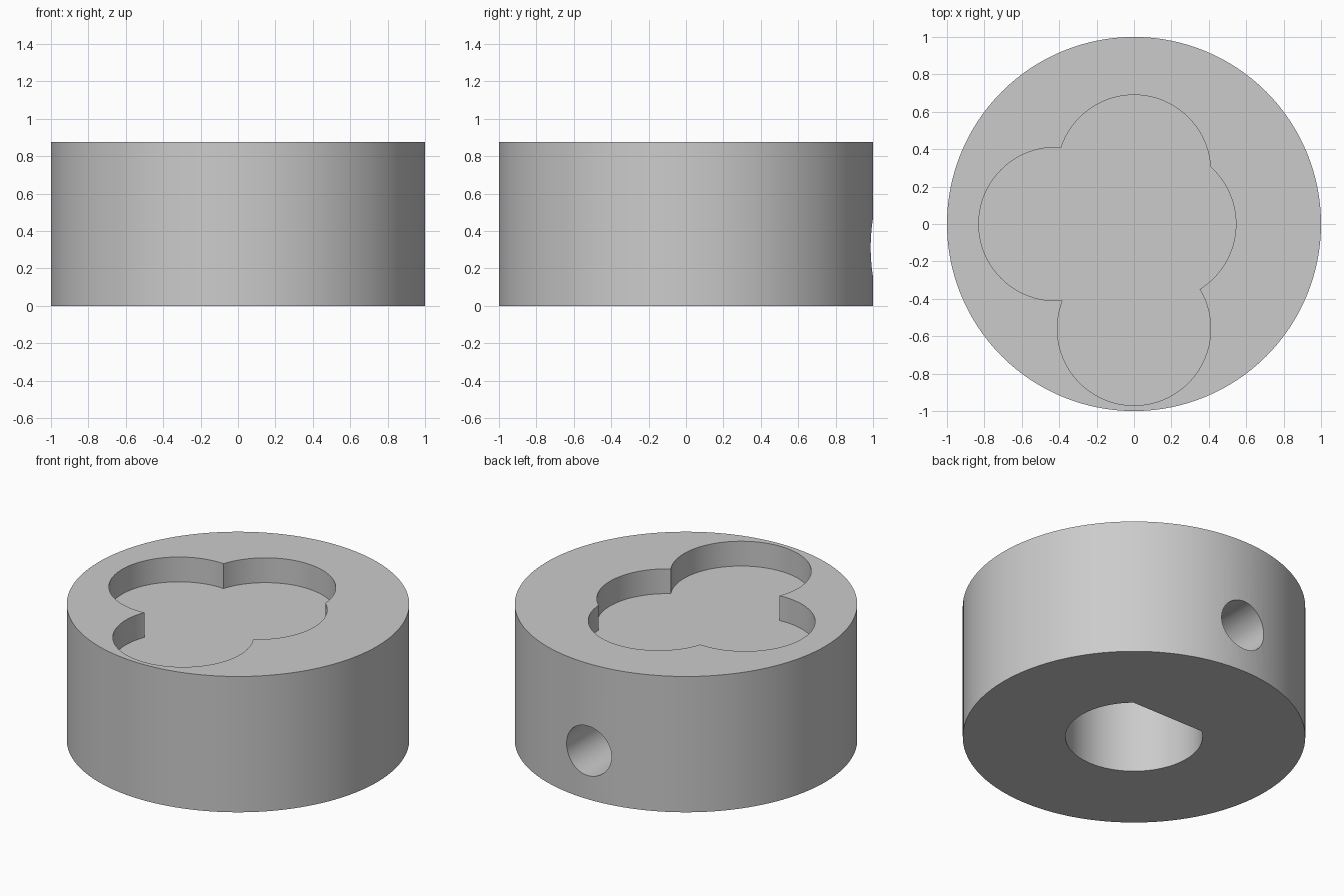
import bpy, bmesh, math
from mathutils import Matrix, Vector

if "Cube" in bpy.data.objects:
    bpy.data.objects.remove(bpy.data.objects["Cube"], do_unlink=True)

HEIGHT = 0.875
POCKET_FLOOR = 0.715
BORE_TOP = 0.61

grey = bpy.data.materials.new("plain grey")
grey.use_nodes = True
colour = (0.6, 0.6, 0.6, 1)
grey.diffuse_color = colour
grey.node_tree.nodes["Principled BSDF"].inputs["Base Color"].default_value = colour


def cylinder(name, radius, low, high, x=0, y=0, segments=128, flat=None, along_y=False):
    """Upright cylinder from low to high; flat trims it to a D, along_y lays it down."""
    bm = bmesh.new()
    bmesh.ops.create_cone(bm, cap_ends=True, segments=segments, radius1=radius,
                          radius2=radius, depth=high - low,
                          matrix=Matrix.Translation((0, 0, (low + high) / 2)))
    if flat is not None:
        geom = bm.verts[:] + bm.edges[:] + bm.faces[:]
        cut = bmesh.ops.bisect_plane(bm, geom=geom, plane_co=(0, flat, 0),
                                     plane_no=(0, 1, 0), clear_outer=True)
        edges = [e for e in cut["geom_cut"] if isinstance(e, bmesh.types.BMEdge)]
        bmesh.ops.holes_fill(bm, edges=edges, sides=0)
    if along_y:
        bm.transform(Matrix.Rotation(-math.pi / 2, 4, "X"))
    bmesh.ops.recalc_face_normals(bm, faces=bm.faces)
    mesh = bpy.data.meshes.new(name)
    bm.to_mesh(mesh)
    bm.free()
    mesh.materials.append(grey)
    obj = bpy.data.objects.new(name, mesh)
    obj.location = Vector((x, y, 0))
    bpy.context.collection.objects.link(obj)
    return obj


# Round body
body = cylinder("round_body", 1.0, 0, HEIGHT)

# Four overlapping lobes of the top pocket
cutters = [cylinder("pocket_lobe_cutter", 0.41, POCKET_FLOOR, HEIGHT + 0.2, x, y)
           for x, y in ((0, 0.28), (-0.42, 0), (0.135, 0), (0, -0.56))]

# D-shaped blind bore from below
cutters.append(cylinder("shaft_bore_cutter", 0.4, -0.2, BORE_TOP, flat=0.305))

# Set screw hole from the back into the bore
screw = cylinder("screw_hole_cutter", 0.16, 0.1, 1.2, segments=64, along_y=True)
screw.location.z = 0.312
cutters.append(screw)

# Cut everything out of the body
bpy.context.view_layer.objects.active = body
for cutter in cutters:
    cutter.hide_render = True
    mod = body.modifiers.new("cut", "BOOLEAN")
    mod.operation = "DIFFERENCE"
    mod.solver = "EXACT"
    mod.object = cutter
    bpy.context.view_layer.update()
    bpy.ops.object.modifier_apply(modifier=mod.name)
    bpy.data.objects.remove(cutter, do_unlink=True)

# Smooth walls with crisp rims
bpy.ops.object.select_all(action="DESELECT")
body.select_set(True)
bpy.ops.object.shade_smooth_by_angle(angle=math.radians(30))
